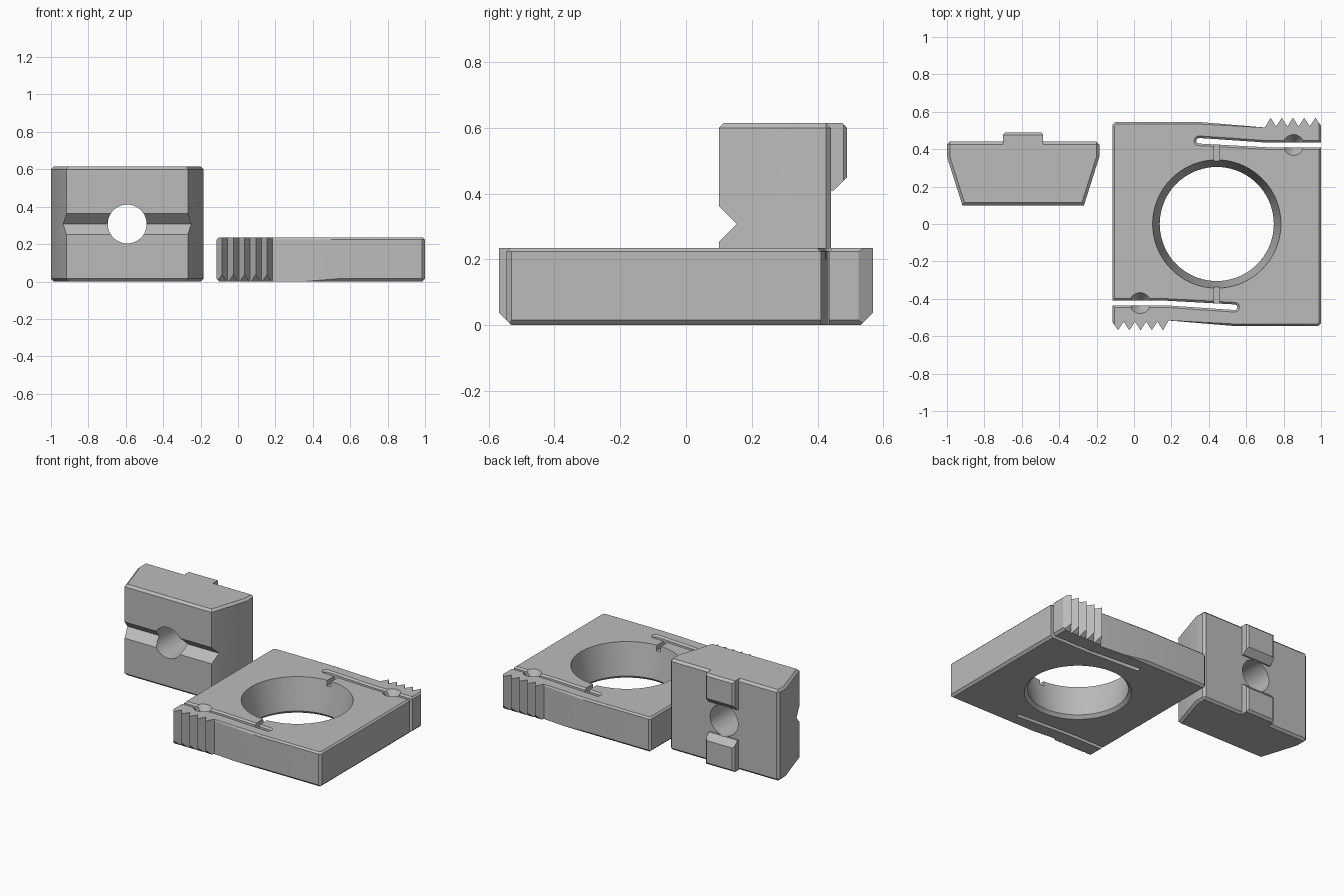
import bpy, bmesh, math
from mathutils import Matrix, Vector

if "Cube" in bpy.data.objects:
    bpy.data.objects.remove(bpy.data.objects["Cube"])

grey = bpy.data.materials.new("plain_grey")
grey.diffuse_color = (0.5, 0.5, 0.5, 1)
grey.use_nodes = True
grey.node_tree.nodes["Principled BSDF"].inputs["Base Color"].default_value = grey.diffuse_color


def finish(name, bm):
    bmesh.ops.recalc_face_normals(bm, faces=bm.faces)
    me = bpy.data.meshes.new(name)
    bm.to_mesh(me)
    bm.free()
    me.materials.append(grey)
    ob = bpy.data.objects.new(name, me)
    bpy.context.collection.objects.link(ob)
    return ob


def prism(name, pts, lo, hi, axis="z", bevel=None, width=0.015):
    """Extrude a 2D outline along an axis, chamfering edges chosen by a rule."""
    bm = bmesh.new()
    at = (lambda p, h: (p[0], p[1], h)) if axis == "z" else (lambda p, h: (h, p[0], p[1]))
    a = [bm.verts.new(at(p, lo)) for p in pts]
    b = [bm.verts.new(at(p, hi)) for p in pts]
    bm.faces.new(a)
    bm.faces.new(b)
    for i in range(len(pts)):
        j = (i + 1) % len(pts)
        bm.faces.new((a[i], a[j], b[j], b[i]))
    bmesh.ops.recalc_face_normals(bm, faces=bm.faces)
    if bevel:
        edges = [e for e in bm.edges if bevel(e.verts[0].co, e.verts[1].co)]
        bmesh.ops.bevel(bm, geom=edges, offset=width, segments=1, affect="EDGES")
    return finish(name, bm)


def cone(r1, r2, lo, hi, matrix=Matrix(), n=64):
    bm = bmesh.new()
    bmesh.ops.create_cone(bm, cap_ends=True, segments=n, radius1=r1, radius2=r2, depth=hi - lo,
                          matrix=matrix @ Matrix.Translation((0, 0, (lo + hi) / 2)))
    return finish("cutter", bm)


def frustum(b, t, z0, z1):
    bm = bmesh.new()
    for v in bmesh.ops.create_cube(bm, size=2)["verts"]:
        s = t if v.co.z > 0 else b
        v.co = (v.co.x * s[0], v.co.y * s[1], z1 if v.co.z > 0 else z0)
    return finish("cutter", bm)


def combine(target, tool, op="DIFFERENCE"):
    m = target.modifiers.new("bool", "BOOLEAN")
    m.operation, m.solver, m.object = op, "EXACT", tool
    bpy.context.view_layer.objects.active = target
    bpy.ops.object.modifier_apply(modifier=m.name)
    bpy.data.objects.remove(tool)


def smooth(ob):
    bpy.ops.object.select_all(action="DESELECT")
    ob.select_set(True)
    bpy.context.view_layer.objects.active = ob
    bpy.ops.object.shade_smooth_by_angle(angle=math.radians(20))


# ---- clamp plate: half outline with slot and toothed spring arm, rotated for the other half
W, H = 0.5575, 0.235
half = [(-W, -0.41), (-0.27, -0.41), (0.095, -0.43)]
half += [(0.095 + 0.015 * math.sin(t), -0.445 + 0.015 * math.cos(t))
         for t in (math.pi * k / 6 for k in range(1, 6))]
half += [(0.095, -0.46), (-0.27, -0.435), (-W, -0.435), (-W, -0.525)]
for k in range(5):
    half += [(-W + 0.03 + 0.06 * k, -0.568), (-W + 0.06 + 0.06 * k, -0.522)]
half[-1] = (-W + 0.3, -0.516)
half += [(0.09, -0.545), (W - 0.015, -0.545), (W, -0.53)]
outline = half + [(-x, -y) for x, y in half]


def plate_top_edge(a, b):
    def tooth(p):
        return abs(p.y) > 0.515 and p.x * p.y > 0.13
    return min(a.z, b.z) > H - 0.001 and not (tooth(a) and tooth(b))


plate = prism("clamp_plate", outline, 0, H, bevel=plate_top_edge, width=0.011)

# lower edge chamfer all round
combine(plate, frustum((W - 0.025, 0.52), (W + 0.285, 0.83), -0.01, 0.3), "INTERSECT")
# tapered central bore and its lower chamfer
combine(plate, cone(0.2997, 0.3448, -0.01, 0.245, n=72))
combine(plate, cone(0.335, 0.295, -0.01, 0.03, n=72))
for s in (-1, 1):
    # shallow groove from bore to slot
    combine(plate, prism("cutter", [(-0.015, s * 0.28), (0.015, s * 0.28),
                                    (0.015, s * 0.435), (-0.015, s * 0.435)], 0.2, 0.25))
    # countersink across the slot
    combine(plate, cone(0.012, 0.062, 0.165, 0.245,
                        Matrix.Translation((s * 0.41, s * 0.4225, 0)), 32))
plate.data.transform(Matrix.Translation((0.4425, 0, 0)))

# ---- wedge block
BH, CX = 0.615, -0.5925
right = [(0.325, 0.10), (0.4075, 0.36), (0.4075, 0.44)]
shape = right + [(-x, y) for x, y in reversed(right)]


def block_edge(a, b):
    return abs(a.z - b.z) < 0.001 or min(a.y, b.y) > 0.43


block = prism("wedge_block", shape, 0, BH, bevel=block_edge)

# two rear guide tabs
for up in (True, False):
    pts = [(0.40, 0.615), (0.475, 0.615), (0.49, 0.60), (0.49, 0.45), (0.45, 0.41), (0.40, 0.41)]
    if not up:
        pts = [(y, BH - z) for y, z in pts]
    tab = prism("tab", pts, -0.107, 0.107, "x",
                lambda a, b: min(a.y, b.y) > 0.485 and abs(a.x - b.x) < 0.001, 0.012)
    combine(block, tab, "UNION")

# front V groove and through hole
MID = BH / 2
combine(block, prism("cutter", [(0.08, MID + 0.075), (0.155, MID), (0.08, MID - 0.075)],
                     -0.6, 0.6, "x"))
combine(block, cone(0.104, 0.104, -0.7, 0.7,
                    Matrix.Translation((0, 0, MID)) @ Matrix.Rotation(math.pi / 2, 4, "X"), 48))
block.data.transform(Matrix.Translation((CX, 0, 0)))

for ob in (plate, block):
    smooth(ob)
